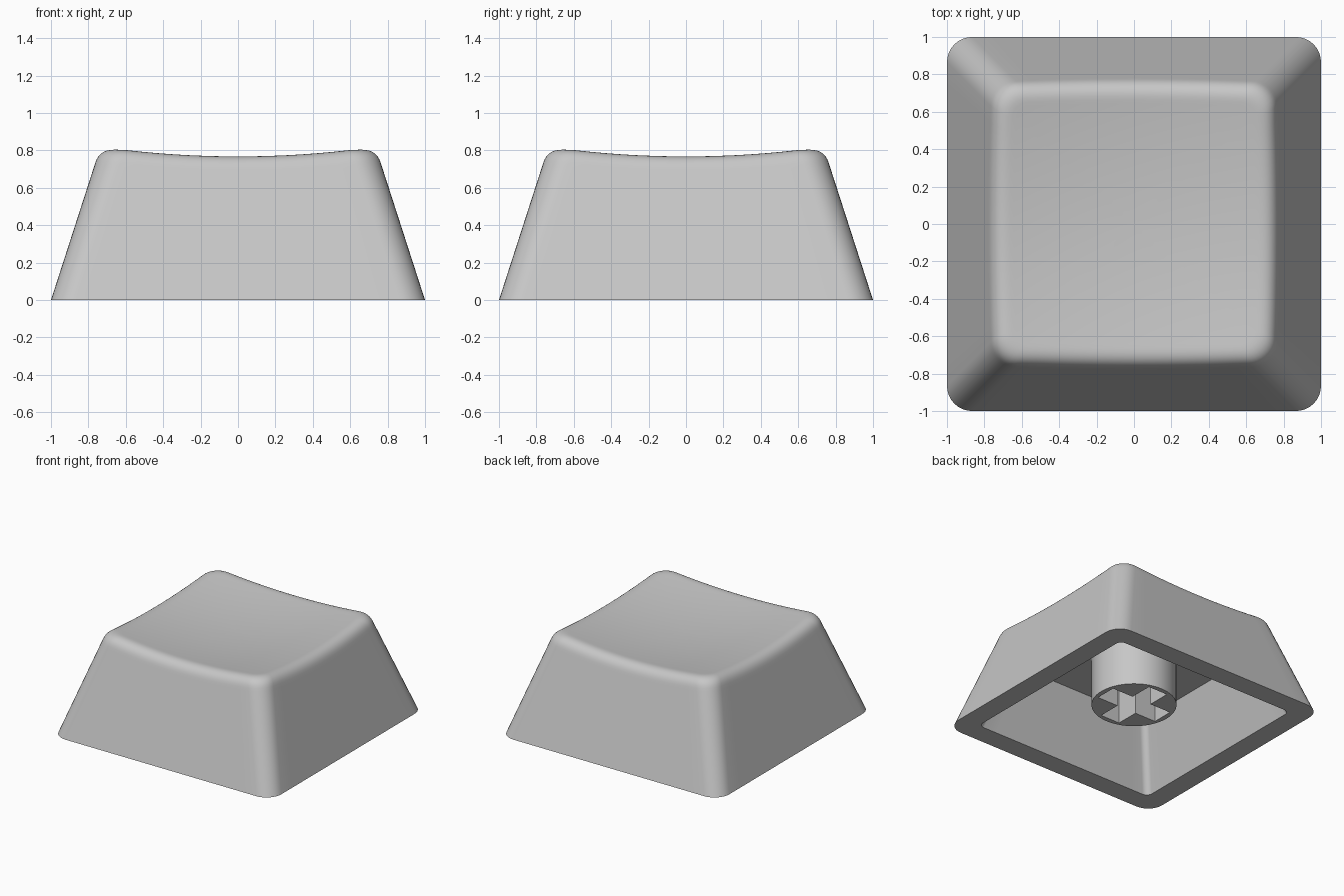
import bpy, bmesh, math
from mathutils import Vector

if "Cube" in bpy.data.objects:
    bpy.data.objects.remove(bpy.data.objects["Cube"])

SLOPE = 0.323      # inward lean of the outer walls
RADIUS = 0.135     # vertical corner rounding
FILLET = 0.085     # rounding along the top rim
CEILING = 0.53     # underside of the top

grey = bpy.data.materials.new("light grey plastic")
grey.diffuse_color = (0.57, 0.57, 0.57, 1)
grey.use_nodes = True
grey.node_tree.nodes["Principled BSDF"].inputs["Base Color"].default_value = grey.diffuse_color


def dish(x, y):
    """Height of the spherical dished top."""
    return 0.722 + 0.1 * (x * x + y * y)


def outline(half, r, side=14, arc=8):
    """Rounded square with a fixed point count, counter-clockwise."""
    pts = []
    c = half - r
    for q in range(4):
        a0 = q * math.pi / 2
        ca, sa = math.cos(a0), math.sin(a0)
        local = [(half, -c + 2 * c * i / side) for i in range(side)]
        local += [(c + r * math.cos(t), c + r * math.sin(t))
                  for t in (math.pi / 2 * j / arc for j in range(arc))]
        pts += [(x * ca - y * sa, x * sa + y * ca) for x, y in local]
    return pts


def flat_ring(half, r, z):
    return [Vector((x, y, z)) for x, y in outline(half, r)]


def finish(name, bm):
    bmesh.ops.recalc_face_normals(bm, faces=bm.faces)
    me = bpy.data.meshes.new(name)
    bm.to_mesh(me)
    bm.free()
    me.materials.append(grey)
    ob = bpy.data.objects.new(name, me)
    bpy.context.collection.objects.link(ob)
    return ob


def smooth(ob):
    bpy.ops.object.select_all(action='DESELECT')
    ob.select_set(True)
    bpy.context.view_layer.objects.active = ob
    bpy.ops.object.shade_smooth_by_angle(angle=math.radians(35))


# Sharp rim where the leaning walls meet the dish, solved point by point
base = flat_ring(1, RADIUS, 0)
rim = []
for i in range(len(base)):
    z = 0.8
    for _ in range(5):
        x, y = outline(1 - SLOPE * z, RADIUS)[i]
        z = dish(x, y)
    rim.append((Vector((x, y, z)), 1 - SLOPE * z))

# Fillet curve from wall to dish
wall_end = [p + (b - p).normalized() * FILLET for (p, h), b in zip(rim, base)]
dish_start = []
for i, (p, h) in enumerate(rim):
    x, y = outline(h - FILLET, RADIUS - FILLET * 0.6)[i]
    dish_start.append(Vector((x, y, dish(x, y))))

# Rings from the ceiling edge, down the inside, across the rim and up the outside
rings = [flat_ring(0.83 - 0.325 * CEILING, 0.05, CEILING),
         flat_ring(0.83, 0.05, 0), base]
for f in (0.03, 0.5, 0.97):
    rings.append([b.lerp(w, f) for b, w in zip(base, wall_end)])
for k in range(9):
    t = k / 8
    rings.append([w * (1 - t) ** 2 + p * 2 * t * (1 - t) + d * t * t
                  for w, (p, h), d in zip(wall_end, rim, dish_start)])
for s in (0.97, 0.85, 0.7, 0.55, 0.4, 0.25, 0.1):
    rings.append([Vector((d.x * s, d.y * s, dish(d.x * s, d.y * s)))
                  for d in dish_start])

bm = bmesh.new()
loops = [[bm.verts.new(p) for p in ring] for ring in rings]
n = len(base)
for a, b in zip(loops, loops[1:]):
    for i in range(n):
        j = (i + 1) % n
        bm.faces.new((a[i], a[j], b[j], b[i]))
bm.faces.new(loops[0])                       # ceiling
centre = bm.verts.new((0, 0, dish(0, 0)))    # middle of the dish
for i in range(n):
    bm.faces.new((loops[-1][i], loops[-1][(i + 1) % n], centre))
smooth(finish("cap_shell", bm))


def prism(name, pts, z0, z1):
    bm = bmesh.new()
    face = bm.faces.new([bm.verts.new((x, y, z0)) for x, y in pts])
    ext = bmesh.ops.extrude_face_region(bm, geom=[face], use_keep_orig=True)
    top = [v for v in ext["geom"] if isinstance(v, bmesh.types.BMVert)]
    bmesh.ops.translate(bm, verts=top, vec=(0, 0, z1 - z0))
    return finish(name, bm)


# Round stem with a cross-shaped socket
circle = [(0.32 * math.cos(a), 0.32 * math.sin(a))
          for a in (math.tau * i / 64 for i in range(64))]
stem = prism("stem", circle, 0.12, CEILING + 0.03)
L, W = 0.28, 0.088
cross = []
for q in range(4):
    ca, sa = (1, 0, -1, 0)[q], (0, 1, 0, -1)[q]
    cross += [(x * ca - y * sa, x * sa + y * ca)
              for x, y in ((L, -W), (L, W), (W, W))]
cutter = prism("socket_cutter", cross, 0.05, CEILING - 0.02)
cutter.hide_render = True

mod = stem.modifiers.new("socket", 'BOOLEAN')
mod.operation = 'DIFFERENCE'
mod.solver = 'EXACT'
mod.object = cutter
bpy.ops.object.select_all(action='DESELECT')
stem.select_set(True)
bpy.context.view_layer.objects.active = stem
bpy.ops.object.modifier_apply(modifier=mod.name)
bpy.data.objects.remove(cutter)
smooth(stem)
